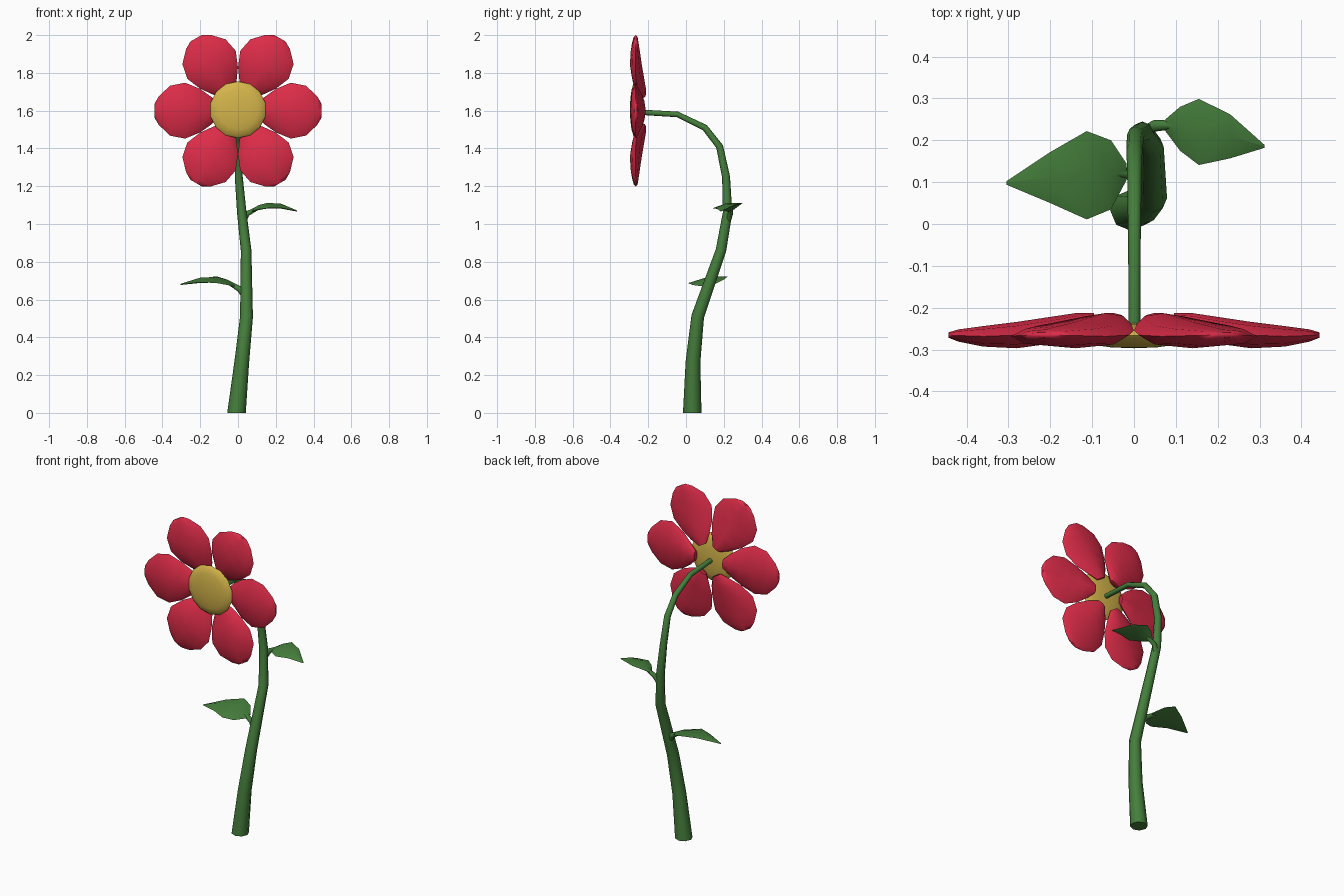
import bpy
from math import pi, cos, sin
from mathutils import Vector, Matrix

if "Cube" in bpy.data.objects:
    bpy.data.objects.remove(bpy.data.objects["Cube"])


def material(name, rgb):
    m = bpy.data.materials.new(name)
    m.diffuse_color = (*rgb, 1)
    m.use_nodes = True
    m.node_tree.nodes["Principled BSDF"].inputs["Base Color"].default_value = m.diffuse_color
    return m


GREEN = material("leaf_green", (0.06, 0.21, 0.045))
RED = material("petal_red", (0.72, 0.025, 0.065))
YELLOW = material("centre_yellow", (0.66, 0.46, 0.07))


def finish(obj, mat, angle):
    obj.data.materials.append(mat)
    bpy.ops.object.select_all(action='DESELECT')
    obj.select_set(True)
    bpy.context.view_layer.objects.active = obj
    # outward normals
    bpy.ops.object.mode_set(mode='EDIT')
    bpy.ops.mesh.select_all(action='SELECT')
    bpy.ops.mesh.normals_make_consistent(inside=False)
    bpy.ops.object.mode_set(mode='OBJECT')
    bpy.ops.object.shade_smooth_by_angle(angle=angle)


def loft(name, rings, mat, angle=pi / 3):
    """Skin equal-sized rings of points and cap both ends."""
    n = len(rings[0])
    verts = [p for r in rings for p in r]
    faces = [tuple(range(n)), tuple(range(len(verts) - n, len(verts)))]
    for i in range(len(rings) - 1):
        for j in range(n):
            k = (j + 1) % n
            faces.append((i * n + j, i * n + k, i * n + n + k, i * n + n + j))
    me = bpy.data.meshes.new(name)
    me.from_pydata(verts, [], faces)
    obj = bpy.data.objects.new(name, me)
    bpy.context.collection.objects.link(obj)
    finish(obj, mat, angle)
    return obj


def tube(name, path, side, mat, flat_start=False, n=8):
    """Tapered tube along (x, y, z, radius) points."""
    pts = [Vector(p[:3]) for p in path]
    rings = []
    for i, p in enumerate(pts):
        t = (pts[min(i + 1, len(pts) - 1)] - pts[max(i - 1, 0)]).normalized()
        if flat_start and i == 0:
            t = Vector((0, 0, 1))
        b = t.cross(Vector(side)).normalized()
        a = b.cross(t)
        r = path[i][3]
        rings.append([p + r * (a * cos(2 * pi * j / n) + b * sin(2 * pi * j / n))
                      for j in range(n)])
    return loft(name, rings, mat)


# Stem: curves backwards, then bends over to the front
tube("stem", [
    (-0.008, 0.033, 0, 0.049), (0.02, 0.037, 0.27, 0.039),
    (0.045, 0.062, 0.51, 0.034), (0.043, 0.185, 0.86, 0.028),
    (0.02, 0.22, 1.06, 0.025), (0.004, 0.212, 1.25, 0.021),
    (0.001, 0.178, 1.41, 0.019), (0.001, 0.1, 1.51, 0.017),
    (0.001, -0.045, 1.58, 0.015), (0.001, -0.245, 1.592, 0.014),
], (1, 0, 0), GREEN, flat_start=True)


# Leaves: (x, y of lower edge, y of upper edge, ridge z, thickness)
def leaf(name, sections, tilt):
    rings = []
    for x, y0, y1, z, th in sections:
        ym = (y0 + y1) / 2
        h = (y1 - y0) / 2 * tilt
        drop = th * 0.5
        rings.append([(x, y0, z - drop - h), (x, ym, z),
                      (x, y1, z - drop + h), (x, ym, z - th)])
    loft(name, rings, GREEN, pi / 6)


leaf("lower_leaf", [
    (-0.018, 0.105, 0.145, 0.685, 0.02), (-0.055, 0.035, 0.2, 0.705, 0.028),
    (-0.113, 0.011, 0.222, 0.72, 0.03), (-0.2, 0.05, 0.172, 0.716, 0.028),
    (-0.305, 0.094, 0.102, 0.683, 0.006)], 0.17)
tube("lower_leaf_stalk", [(0.045, 0.1, 0.605, 0.018), (0.01, 0.12, 0.655, 0.016),
                          (-0.045, 0.123, 0.687, 0.011)], (0, 1, 0), GREEN)

leaf("upper_leaf", [
    (0.075, 0.222, 0.25, 1.08, 0.018), (0.11, 0.175, 0.28, 1.1, 0.026),
    (0.155, 0.141, 0.299, 1.112, 0.03), (0.23, 0.157, 0.262, 1.107, 0.026),
    (0.312, 0.182, 0.189, 1.072, 0.006)], 0.17)
tube("upper_leaf_stalk", [(0.025, 0.22, 1.01, 0.016), (0.05, 0.235, 1.055, 0.014),
                          (0.1, 0.237, 1.082, 0.01)], (0, 1, 0), GREEN)

# Petals: lens-shaped sections (radius, half width, front y, back y)
PETAL = [(0.095, 0.03, -0.245, -0.213), (0.14, 0.072, -0.262, -0.213),
         (0.2, 0.115, -0.286, -0.222), (0.28, 0.148, -0.297, -0.234),
         (0.36, 0.132, -0.293, -0.244), (0.42, 0.075, -0.281, -0.252),
         (0.443, 0.035, -0.272, -0.259)]
for i in range(6):
    turn = Matrix.Translation((0, 0, 1.6)) @ Matrix.Rotation(i * pi / 3, 4, 'Y')
    rings = []
    for r, w, f, b in PETAL:
        mid, half = (f + b) / 2, (b - f) / 2
        rings.append([turn @ Vector((r, mid + half * sin(j * pi / 4), w * cos(j * pi / 4)))
                      for j in range(8)])
    loft(f"petal_{i + 1}", rings, RED)

# Flower centre: flattened ball
bpy.ops.mesh.primitive_uv_sphere_add(segments=14, ring_count=8, radius=1)
centre = bpy.context.object
centre.name = "flower_centre"
centre.data.transform(Matrix.Translation((0, -0.267, 1.605))
                      @ Matrix.Diagonal((0.15, 0.03, 0.15, 1))
                      @ Matrix.Rotation(pi / 2, 4, 'X'))
finish(centre, YELLOW, pi / 3)
